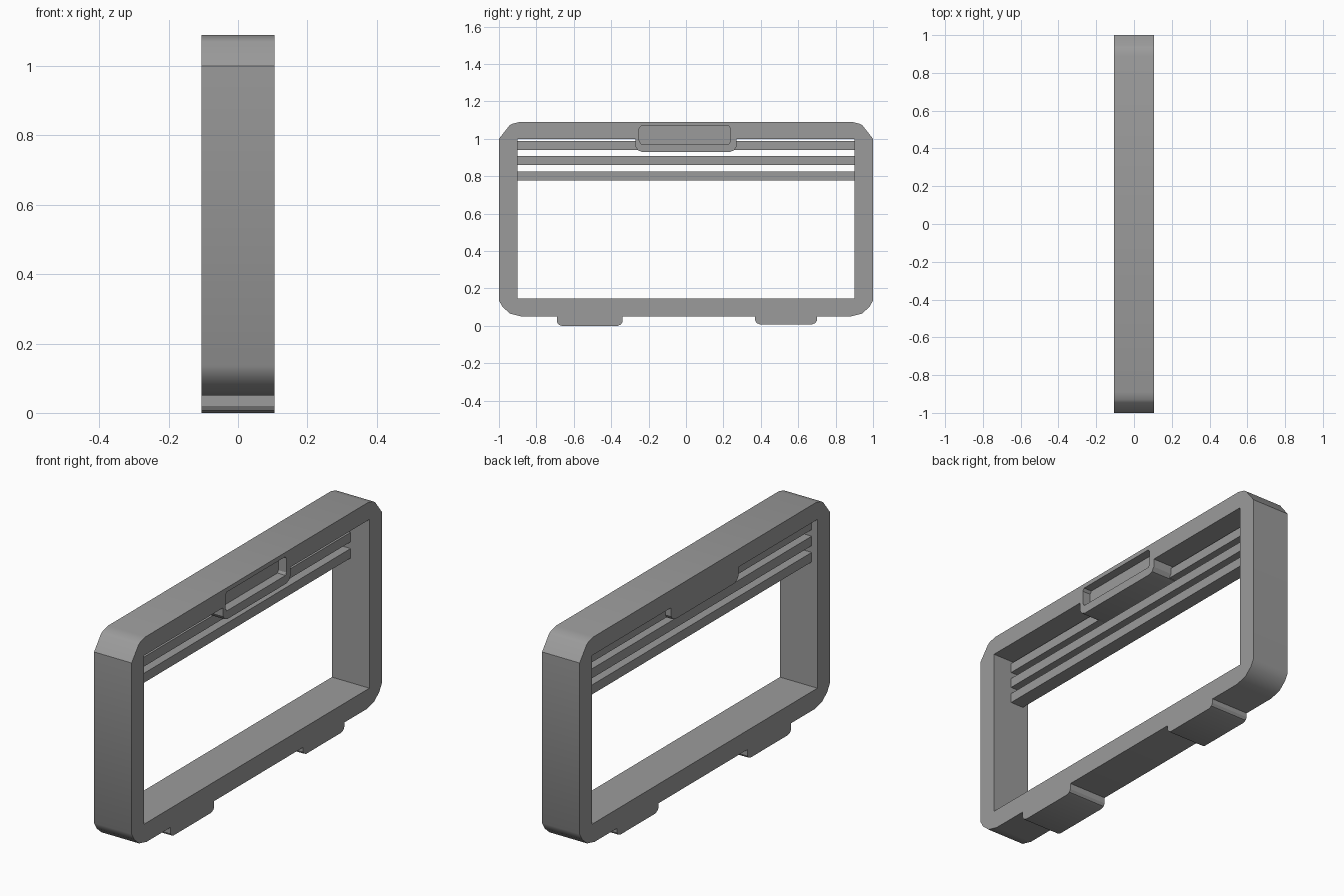
import bpy
import bmesh
import math

if "Cube" in bpy.data.objects:
    bpy.data.objects.remove(bpy.data.objects["Cube"], do_unlink=True)

HALF = 0.105  # half thickness of the case

grey = bpy.data.materials.new("mid_grey")
grey.use_nodes = True
colour = (0.33, 0.33, 0.33, 1)
grey.diffuse_color = colour
grey.node_tree.nodes["Principled BSDF"].inputs["Base Color"].default_value = colour


def prism(name, outline, x0=-HALF, x1=HALF):
    """Extrude a (y, z) outline along x."""
    bm = bmesh.new()
    face = bm.faces.new([bm.verts.new((x0, y, z)) for y, z in outline])
    grown = bmesh.ops.extrude_face_region(bm, geom=[face])["geom"]
    moved = [v for v in grown if isinstance(v, bmesh.types.BMVert)]
    bmesh.ops.translate(bm, verts=moved, vec=(x1 - x0, 0, 0))
    bmesh.ops.recalc_face_normals(bm, faces=bm.faces)
    mesh = bpy.data.meshes.new(name)
    bm.to_mesh(mesh)
    bm.free()
    mesh.materials.append(grey)
    obj = bpy.data.objects.new(name, mesh)
    bpy.context.collection.objects.link(obj)
    return obj


def rect(y0, y1, z0, z1):
    return [(y0, z0), (y1, z0), (y1, z1), (y0, z1)]


def mirrored(half):
    """Complete a +y half outline with its -y reflection."""
    return half + [(-y, z) for y, z in reversed(half)]


def cut(obj, cutter):
    mod = obj.modifiers.new("cut", 'BOOLEAN')
    mod.operation = 'DIFFERENCE'
    mod.solver = 'EXACT'
    mod.object = cutter
    cutter.hide_render = True
    bpy.context.view_layer.update()
    result = obj.evaluated_get(bpy.context.evaluated_depsgraph_get())
    mesh = bpy.data.meshes.new_from_object(result)
    obj.modifiers.clear()
    obj.data = mesh
    bpy.data.objects.remove(cutter, do_unlink=True)


# Outer case with softened corners
frame = prism("case_frame", mirrored([
    (0.88, 0.05), (0.94, 0.065), (0.98, 0.10), (1.0, 0.135),
    (1.0, 1.0), (0.945, 1.07), (0.93, 1.08), (0.89, 1.09)]))

# Opening, leaving the handle block hanging from the top rail
cut(frame, prism("opening_cutter", mirrored([
    (0.9, 0.147), (0.9, 1.0), (0.27, 1.0), (0.27, 0.958),
    (0.257, 0.938), (0.235, 0.93)]), -0.3, 0.3))

# Grip recess on one side of the handle block
cut(frame, prism("recess_cutter", [
    (-0.25, 0.99), (-0.24, 0.973), (0.23, 0.973), (0.237, 0.985),
    (0.237, 1.058), (0.228, 1.068), (-0.24, 1.068), (-0.25, 1.055)],
    0.06, 0.3))

# Horizontal slats behind the opening
slats = [prism(f"slat_{i + 1}", rect(-0.9, 0.9, z, z + 0.048), -0.073, 0.0)
         for i, z in enumerate((0.94, 0.859, 0.777))]

# Two feet with softened lower corners
feet = []
for name, y0, y1, z in (("front_foot", -0.69, -0.34, 0.0),
                        ("back_foot", 0.37, 0.70, 0.008)):
    feet.append(prism(name, [
        (y0, 0.05), (y0, z + 0.02), (y0 + 0.008, z + 0.007), (y0 + 0.025, z),
        (y1 - 0.025, z), (y1 - 0.008, z + 0.007), (y1, z + 0.02), (y1, 0.05)]))

# Smooth shading on the rounded parts
bpy.ops.object.select_all(action='DESELECT')
for obj in [frame] + feet:
    obj.select_set(True)
bpy.context.view_layer.objects.active = frame
bpy.ops.object.shade_smooth_by_angle(angle=math.radians(30))
